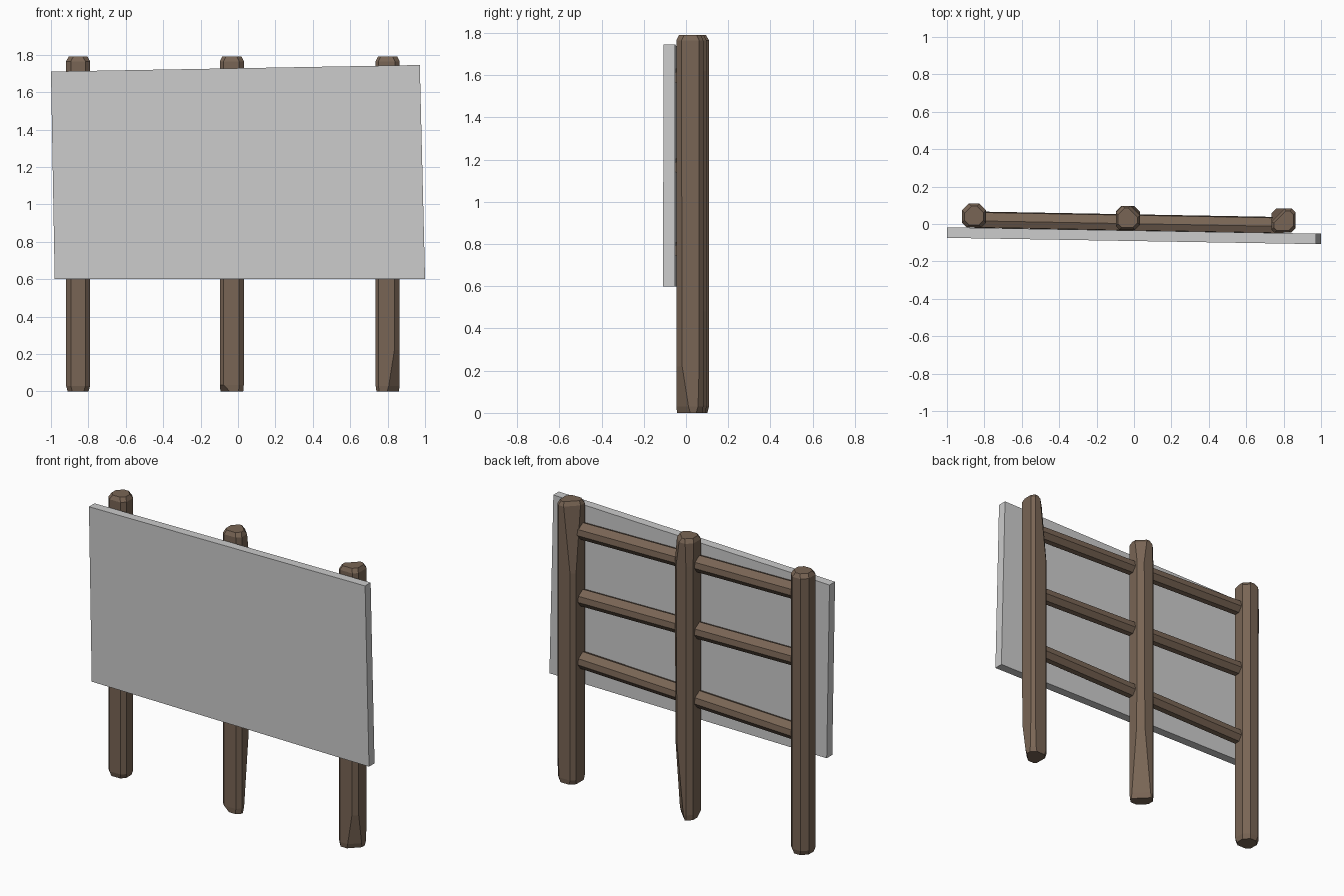
import bpy

if "Cube" in bpy.data.objects:
    bpy.data.objects.remove(bpy.data.objects["Cube"])

wood = bpy.data.materials.new("brown_wood")
wood.diffuse_color = (0.19, 0.13, 0.09, 1)
wood.use_nodes = True
wood.node_tree.nodes["Principled BSDF"].inputs["Base Color"].default_value = wood.diffuse_color


def loft(name, rings, mat=None):
    """Skin a stack of equal-sized vertex rings and cap both ends."""
    n = len(rings[0])
    verts = [v for r in rings for v in r]
    faces = [tuple(reversed(range(n))), tuple(range(len(verts) - n, len(verts)))]
    for k in range(len(rings) - 1):
        for i in range(n):
            j = (i + 1) % n
            faces.append((k * n + i, k * n + j, (k + 1) * n + j, (k + 1) * n + i))
    me = bpy.data.meshes.new(name)
    me.from_pydata(verts, [], faces)
    ob = bpy.data.objects.new(name, me)
    bpy.context.collection.objects.link(ob)
    if mat:
        me.materials.append(mat)
    return ob


def post_ring(cx, cy, z, cuts, inset=0.0):
    """Square section with its own chamfer on each corner (counter-clockwise from front left)."""
    h = 0.064 - inset
    a, b, c, d = cuts
    pts = [(-h, -h + a), (-h + a, -h), (h - b, -h), (h, -h + b),
           (h, h - c), (h - c, h), (-h + d, h), (-h, h - d)]
    return [(cx + x, cy + y, z) for x, y in pts]


def post(name, cx, cy, stations):
    loft(name, [post_ring(cx, cy, *s) for s in stations], wood)


# Hewn posts: (height, corner cuts, inset)
base = (0.025, 0.025, 0.035, 0.035)
post("left_post", -0.855, 0.045, [
    (0, base, 0.008), (0.03, base), (1.765, base), (1.79, base, 0.014)])
post("middle_post", -0.033, 0.033, [
    (0, (0.05, 0.025, 0.085, 0.03), 0.003), (0.035, (0.02, 0.025, 0.08, 0.03)),
    (0.48, (0.02, 0.025, 0.035, 0.03)), (1.62, (0.02, 0.025, 0.03, 0.03)),
    (1.765, (0.02, 0.025, 0.05, 0.035)), (1.79, (0.02, 0.025, 0.05, 0.035), 0.012)])
post("right_post", 0.80, 0.018, [
    (0, (0.015, 0.062, 0.03, 0.03), 0.004), (0.03, (0.015, 0.058, 0.025, 0.025)),
    (0.22, (0.015, 0.028, 0.02, 0.025)), (1.35, (0.015, 0.025, 0.02, 0.025)),
    (1.765, (0.015, 0.025, 0.02, 0.07)), (1.79, (0.015, 0.025, 0.02, 0.065), 0.012)])

# Horizontal rails, slightly tilted, running through the middle post
section = [(-0.042, -0.028), (-0.015, -0.05), (0.02, -0.048), (0.045, -0.015),
           (0.04, 0.022), (-0.005, 0.05), (-0.04, 0.035)]
for name, zl, zr in (("upper_rail", 1.635, 1.595),
                     ("middle_rail", 1.21, 1.17),
                     ("lower_rail", 0.735, 0.775)):
    loft(name, [[(x, y0 + y, z + dz) for y, dz in section]
                for x, y0, z in ((-0.855, 0.022, zl), (0.80, -0.008, zr))], wood)

# Crooked sign board, front outline extruded backwards
outline = [(-0.98, 0.60), (1.0, 0.60), (0.972, 1.745), (-1.0, 1.71)]
front_y = lambda x: -0.091 - 0.017 * x
loft("sign_board", [[(x, front_y(x) + t, z) for x, z in reversed(outline)]
                    for t in (0.0, 0.056)])

# Consistent outward normals
import bmesh
for ob in bpy.context.collection.objects:
    bm = bmesh.new()
    bm.from_mesh(ob.data)
    bmesh.ops.recalc_face_normals(bm, faces=bm.faces)
    bm.to_mesh(ob.data)
    bm.free()
